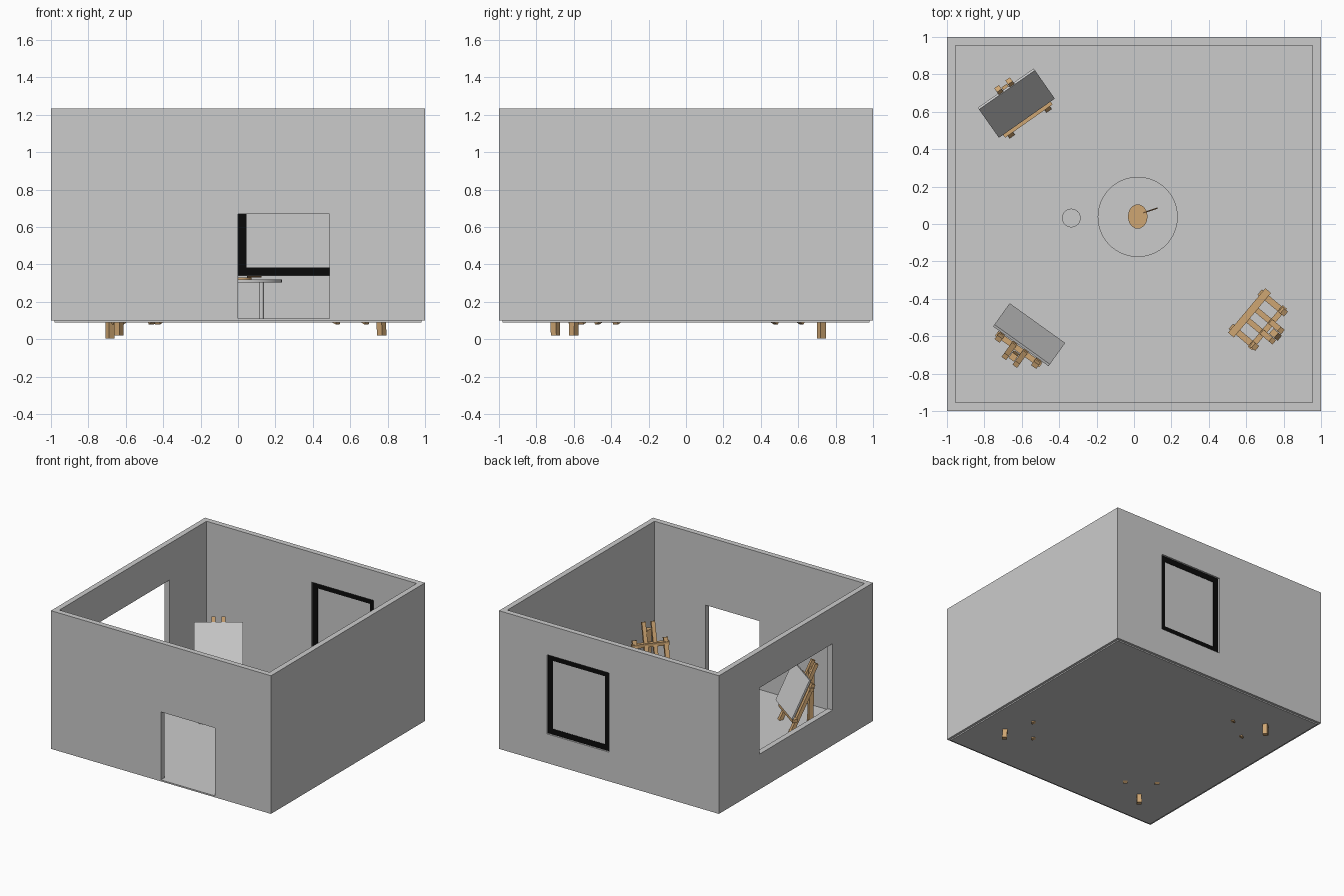
import bpy
import bmesh
from math import radians
from mathutils import Matrix, Vector

cube = bpy.data.objects.get("Cube")
if cube:
    bpy.data.objects.remove(cube, do_unlink=True)


def material(name, rgb):
    m = bpy.data.materials.new(name)
    m.use_nodes = True
    m.diffuse_color = (*rgb, 1)
    m.node_tree.nodes["Principled BSDF"].inputs["Base Color"].default_value = (*rgb, 1)
    return m


GREY = material("plain grey", (0.6, 0.6, 0.6))
WOOD = material("light wood", (0.62, 0.38, 0.17))
BLACK = material("black", (0.003, 0.003, 0.003))
BROWN = material("dark brown", (0.13, 0.07, 0.03))


def add_object(name, bm, mat, matrix=Matrix()):
    mesh = bpy.data.meshes.new(name)
    bm.transform(matrix)
    bm.to_mesh(mesh)
    bm.free()
    mesh.materials.append(mat)
    ob = bpy.data.objects.new(name, mesh)
    bpy.context.collection.objects.link(ob)
    return ob


def box(name, low, high, mat):
    low, high = Vector(low), Vector(high)
    bm = bmesh.new()
    bmesh.ops.create_cube(bm, size=1)
    bmesh.ops.scale(bm, vec=high - low, verts=bm.verts)
    bmesh.ops.translate(bm, vec=(low + high) / 2, verts=bm.verts)
    return add_object(name, bm, mat)


def beam(name, start, end, width, depth, mat, place=Matrix()):
    """Rectangular bar between two points, its width along local x."""
    start, end = Vector(start), Vector(end)
    along = (end - start).normalized()
    side = Vector((1, 0, 0))
    if abs(along.x) > 0.9:
        side = Vector((0, 1, 0))
    side = (side - along * side.dot(along)).normalized()
    turn = Matrix((side, along.cross(side), along)).transposed().to_4x4()
    bm = bmesh.new()
    bmesh.ops.create_cube(bm, size=1)
    bmesh.ops.scale(bm, vec=(width, depth, (end - start).length), verts=bm.verts)
    return add_object(name, bm, mat, place @ Matrix.Translation((start + end) / 2) @ turn)


def cylinder(name, centre, radius, low, high, mat, segments=48, stretch=1):
    bm = bmesh.new()
    bmesh.ops.create_cone(bm, cap_ends=True, segments=segments, radius1=radius,
                          radius2=radius, depth=high - low)
    bmesh.ops.scale(bm, vec=(1, stretch, 1), verts=bm.verts)
    ob = add_object(name, bm, mat, Matrix.Translation((*centre, (low + high) / 2)))
    bpy.context.view_layer.objects.active = ob
    ob.select_set(True)
    bpy.ops.object.shade_smooth_by_angle(angle=radians(40))
    ob.select_set(False)
    return ob


# Room shell: hollowed box with a door, a back window and a side opening
walls = box("walls", (-1, -1, 0.1), (1, 1, 1.235), GREY)
openings = {
    "room_space": ((-0.955, -0.955, 0), (0.955, 0.955, 1.4)),
    "door_hole": ((0, -1.1, 0.112), (0.49, -0.9, 0.67)),
    "window_hole": ((0, 0.9, 0.34), (0.565, 1.1, 0.99)),
    "side_hole": ((-1.1, -0.475, 0.39), (-0.9, 0.475, 0.935)),
}
for name, (low, high) in openings.items():
    cutter = box(name, low, high, GREY)
    cutter.hide_render = True
    mod = walls.modifiers.new(name, "BOOLEAN")
    mod.operation = "DIFFERENCE"
    mod.solver = "EXACT"
    mod.object = cutter
    bpy.context.view_layer.objects.active = walls
    bpy.ops.object.modifier_apply(modifier=name)
    bpy.data.objects.remove(cutter, do_unlink=True)

box("floor", (-0.98, -0.98, 0.09), (0.98, 0.98, 0.108), GREY)

# Back window: black frame around a pane
x0, x1, z0, z1, rim = 0, 0.565, 0.34, 0.99, 0.045
y0, y1 = 0.97, 0.985
box("window_frame_bottom", (x0, y0, z0), (x1, y1, z0 + rim), BLACK)
box("window_frame_top", (x0, y0, z1 - rim), (x1, y1, z1), BLACK)
box("window_frame_right", (x0, y0, z0 + rim), (x0 + rim, y1, z1 - rim), BLACK)
box("window_frame_left", (x1 - rim, y0, z0 + rim), (x1, y1, z1 - rim), BLACK)
box("window_pane", (x0 + rim, 0.973, z0 + rim), (x1 - rim, 0.982, z1 - rim), GREY)

# Round table, stool, palette and brush
TABLE = Vector((0.02, 0.038))
cylinder("table_top", TABLE, 0.214, 0.305, 0.32, GREY, 64)
for sx in (-1, 1):
    for sy in (-1, 1):
        cylinder("table_leg", TABLE + Vector((sx, sy)) * 0.105, 0.013, 0.1, 0.305, GREY, 16)
cylinder("stool", (-0.335, 0.032), 0.05, 0.1, 0.23, GREY, 32)
cylinder("palette", (0.02, 0.04), 0.052, 0.32, 0.33, WOOD, 24, 1.25)
beam("brush", (0.05, 0.06, 0.334), (0.125, 0.085, 0.334), 0.007, 0.007, BROWN)


def easel(label, foot, angle, slope, rear_foot, canvas=None):
    """Easel leaning along its own +y; canvas gives lower and upper (y, z)."""
    place = Matrix.Translation((*foot, 0)) @ Matrix.Rotation(radians(angle), 4, "Z")

    def bar(part, start, end, width=0.034, depth=0.028, mat=WOOD):
        beam(label + part, start, end, width, depth, mat, place)

    def lean(z):
        return slope * (z - 0.08)

    for s in (-1, 1):
        bar("_front_leg", (s * 0.12, 0, 0.085), (s * 0.12, lean(0.48), 0.48))
        bar("_mast", (s * 0.036, lean(0.2), 0.2), (s * 0.036, lean(0.6), 0.6), 0.03)
    bar("_rear_leg", (0, lean(0.55), 0.55), (0, *rear_foot), 0.036, 0.036)
    bar("_shelf", (-0.155, lean(0.21) - 0.03, 0.21), (0.155, lean(0.21) - 0.03, 0.21), 0.04, 0.025)
    bar("_crossbar", (-0.145, lean(0.44), 0.44), (0.145, lean(0.44), 0.44), 0.03, 0.03)
    if canvas:
        low, high = canvas
        bar("_canvas", (0, *low), (0, *high), 0.365, 0.014, GREY)


easel("back_easel", (-0.555, 0.54), 35, 0.48, (0.225, 0.005),
      ((0.037, 0.3), (0.222, 0.567)))
easel("front_easel", (-0.52, -0.535), 144.4, 0.46, (0.2, 0.02),
      ((0.0, 0.24), (0.14, 0.54)))
easel("empty_easel", (0.6, -0.46), -130, 0.41, (0.22, 0.02))
